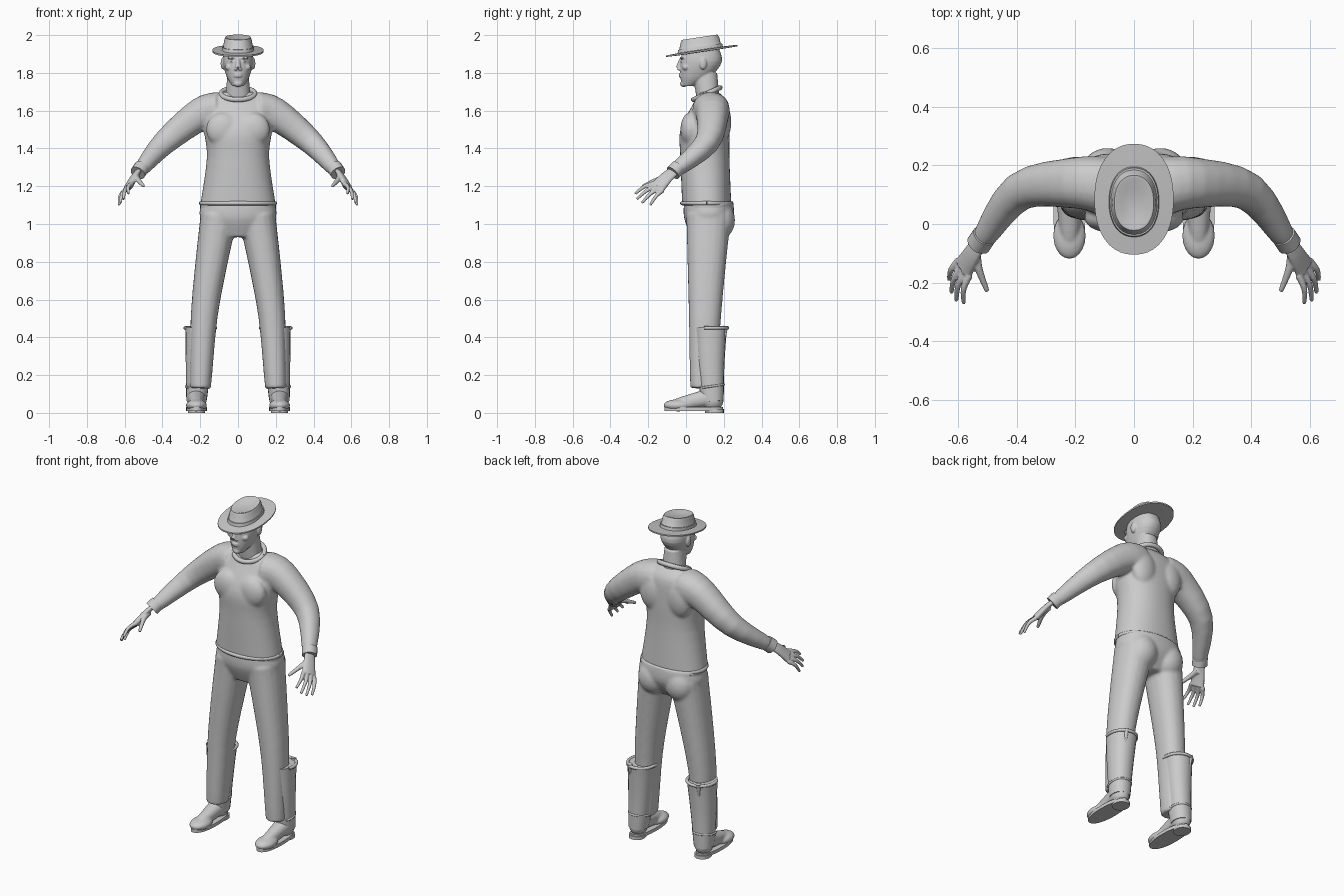
import bpy, bmesh, math
from mathutils import Vector, Matrix

if "Cube" in bpy.data.objects:
    bpy.data.objects.remove(bpy.data.objects["Cube"])

GREY = (.6, .6, .6, 1)
clay = bpy.data.materials.new("pale_grey")
clay.use_nodes = True
clay.diffuse_color = GREY
clay.node_tree.nodes["Principled BSDF"].inputs["Base Color"].default_value = GREY


def finish(name, bm, voxel=None, rounds=4):
    """Turn a bmesh into an object; voxel fuses overlapping volumes into one skin."""
    bmesh.ops.recalc_face_normals(bm, faces=bm.faces)
    mesh = bpy.data.meshes.new(name)
    bm.to_mesh(mesh)
    bm.free()
    mesh.materials.append(clay)
    obj = bpy.data.objects.new(name, mesh)
    bpy.context.collection.objects.link(obj)
    if voxel:
        fuse = obj.modifiers.new("fuse", "REMESH")
        fuse.mode = "VOXEL"
        fuse.voxel_size = voxel
        fuse.use_smooth_shade = True
        soften = obj.modifiers.new("soften", "SMOOTH")
        soften.iterations = rounds
    else:
        bpy.ops.object.select_all(action="DESELECT")
        obj.select_set(True)
        bpy.context.view_layer.objects.active = obj
        bpy.ops.object.shade_smooth_by_angle(angle=math.radians(40))


def mirror(bm):
    """Copy everything built so far to the other side."""
    geometry = bm.verts[:] + bm.edges[:] + bm.faces[:]
    copies = bmesh.ops.duplicate(bm, geom=geometry)["geom"]
    for item in copies:
        if isinstance(item, bmesh.types.BMVert):
            item.co.x *= -1


def spline(points, steps):
    """Catmull-Rom interpolation through the given rows."""
    points = [Vector(p) for p in points]
    last = len(points) - 1
    result = []
    for i in range(last):
        before, start = points[max(i - 1, 0)], points[i]
        end, after = points[i + 1], points[min(i + 2, last)]
        for step in range(steps):
            t = step / steps
            leave, arrive = (end - before) / 2, (after - start) / 2
            chord = end - start
            result.append(start + leave * t + (chord * 3 - leave * 2 - arrive) * t ** 2
                          + (leave + arrive - chord * 2) * t ** 3)
    return result + [points[last]]


def skin(bm, sections, sides, power=.9):
    """Join oval sections, each given as centre, width vector and depth vector."""
    rings = []
    for centre, wide, deep in sections:
        ring = []
        for k in range(sides):
            angle = math.tau * k / sides
            c, s = math.cos(angle), math.sin(angle)
            offset = wide * math.copysign(abs(c) ** power, c) + deep * math.copysign(abs(s) ** power, s)
            ring.append(bm.verts.new(centre + offset))
        rings.append(ring)
    for low, high in zip(rings, rings[1:]):
        for k in range(sides):
            after = (k + 1) % sides
            bm.faces.new((low[k], low[after], high[after], high[k]))
    bm.faces.new(rings[0])
    bm.faces.new(rings[-1])


def stack(bm, rows, x=0, steps=4):
    """Level ovals, each row giving y, z, width and depth."""
    sections = [(Vector((x, y, z)), Vector((w, 0, 0)), Vector((0, d, 0)))
                for y, z, w, d in spline(rows, steps)]
    skin(bm, sections, 40)


def tube(bm, points, first, last, side=(0, 1, 0), ratio=1, ease=1, steps=4, sides=20):
    """Tapered limb along a path; ratio is depth over width, width lies along side."""
    path = spline(points, steps)
    end = len(path) - 1
    sections = []
    for i, centre in enumerate(path):
        along = path[min(i + 1, end)] - path[max(i - 1, 0)]
        deep = along.cross(Vector(side)).normalized()
        wide = deep.cross(along).normalized()
        radius = first + (last - first) * (i / end) ** ease
        sections.append((centre, wide * radius, deep * radius * ratio))
    skin(bm, sections, sides)


def ball(bm, centre, radii):
    place = Matrix.Translation(centre) @ Matrix.Diagonal((*radii, 1))
    bmesh.ops.create_uvsphere(bm, u_segments=20, v_segments=12, radius=1, matrix=place)


def cord(bm, centre, width, depth, radius, tilt=0, start=0, end=1):
    """Rounded trim following an oval around the body."""
    points = []
    for k in range(41):
        angle = math.tau * (start + (end - start) * k / 40)
        across, back = width * math.cos(angle), depth * math.sin(angle)
        points.append(Vector(centre) + Vector((across, back, back * tilt)))
    tube(bm, points, radius, radius, side=(0, 0, 1), steps=1, sides=10)


# Sweater: sleeves, chest, shoulder blades and torso fused
bm = bmesh.new()
tube(bm, [(.1, .13, 1.6), (.2, .14, 1.58), (.39, .11, 1.43), (.52, -.06, 1.28)], .1, .035, ease=1.5)
ball(bm, (.08, .02, 1.5), (.09, .05, .09))
ball(bm, (.09, .19, 1.54), (.08, .05, .11))
mirror(bm)
stack(bm, [(.11, 1.1, .2, .13), (.1, 1.35, .165, .13), (.1, 1.5, .18, .13),
           (.13, 1.64, .17, .09), (.12, 1.7, .08, .05)])
finish("sweater", bm, .008, 10)

# Sweater trim and belt
bm = bmesh.new()
cord(bm, (0, .11, 1.69), .09, .07, .013, tilt=.45)
finish("sweater_collar", bm)
bm = bmesh.new()
cord(bm, (0, .11, 1.11), .195, .13, .011)
finish("sweater_hem", bm)
bm = bmesh.new()
stack(bm, [(.12, 1.07, .2, .13), (.12, 1.1, .2, .13)], steps=1)
finish("belt", bm)

# Trousers: legs, seat and hips fused
bm = bmesh.new()
tube(bm, [(.1, .12, 1.04), (.14, .11, .8), (.18, .1, .5), (.2, .09, .13)], .1, .056, side=(1, 0, 0), ratio=1.2)
ball(bm, (.09, .18, 1.02), (.09, .08, .1))
mirror(bm)
stack(bm, [(.12, 1.12, .19, .13), (.12, 1.03, .2, .13), (.11, .93, .1, .08)])
finish("trousers", bm, .008, 8)

# Boot shafts with rolled rims, ankle creases and pull straps
bm = bmesh.new()
tube(bm, [(.2, .13, .45), (.21, .13, .25), (.22, .14, .06)], .08, .053, side=(1, 0, 0), ratio=1.1)
mirror(bm)
finish("boot_shafts", bm)
bm = bmesh.new()
cord(bm, (.2, .13, .45), .08, .09, .009, start=-.06, end=.56)
cord(bm, (.215, .13, .14), .06, .07, .006, tilt=.15, start=-.1, end=.6)
mirror(bm)
finish("boot_rims_and_creases", bm)
bm = bmesh.new()
tube(bm, [(.23, .21, .46), (.23, .2, .37)], .014, .004, side=(1, 0, 0))
mirror(bm)
finish("boot_straps", bm)

# Feet with soles and heels
bm = bmesh.new()
ball(bm, (.22, .14, .07), (.05, .06, .06))
ball(bm, (.22, -.04, .04), (.056, .08, .032))
tube(bm, [(.22, .12, .08), (.22, -.05, .045)], .05, .03, side=(1, 0, 0))
mirror(bm)
finish("feet", bm, .006)
bm = bmesh.new()
stack(bm, [(.04, .01, .055, .155), (.04, .03, .055, .155)], x=.22, steps=1)
mirror(bm)
finish("soles", bm)
bm = bmesh.new()
stack(bm, [(.15, 0, .045, .05), (.15, .02, .045, .05)], x=.22, steps=1)
mirror(bm)
finish("heels", bm)

# Sleeve cuffs
bm = bmesh.new()
tube(bm, [(.51, -.04, 1.3), (.53, -.07, 1.27)], .041, .041)
mirror(bm)
finish("cuffs", bm)

# Hands: palm, thumb and a fan of four fingers fused
bm = bmesh.new()
across = Vector((.5, .7, -.5))
knuckles = Vector((.58, -.15, 1.195))
tube(bm, [(.52, -.05, 1.29), (.55, -.1, 1.25), knuckles], .028, .044, side=across, ratio=.45)
tube(bm, [(.54, -.09, 1.25), (.53, -.15, 1.235), (.5, -.23, 1.2)], .019, .008, side=(0, 0, 1))
first_tip, last_tip = Vector((.58, -.27, 1.16)), Vector((.63, -.19, 1.1))
for i in range(4):
    root = knuckles + across * (.024 * i - .036)
    tip = first_tip.lerp(last_tip, i / 3) + Vector((.01, -.02, -.01)) * math.sin(math.pi * i / 3)
    bend = root.lerp(tip, .5) + Vector((.01, 0, .01))
    tube(bm, [root, bend, tip], .013, .007)
mirror(bm)
finish("hands", bm, .004)

# Head: ears, brows, eyes, cheeks, nostrils, skull, neck, nose, lips and chin fused
bm = bmesh.new()
ball(bm, (.08, .09, 1.85), (.012, .02, .032))
ball(bm, (.03, -.017, 1.88), (.027, .016, .008))
ball(bm, (.03, -.018, 1.86), (.012, .012, .006))
ball(bm, (.045, 0, 1.83), (.024, .02, .018))
ball(bm, (.012, -.035, 1.82), (.009, .012, .008))
mirror(bm)
stack(bm, [(.01, 1.73, .03, .03), (.05, 1.78, .06, .08), (.08, 1.86, .08, .11), (.08, 1.94, .07, .09)])
stack(bm, [(.12, 1.64, .07, .06), (.1, 1.8, .055, .065)])
tube(bm, [(0, -.025, 1.875), (0, -.04, 1.825)], .009, .015, side=(1, 0, 0))
for z in (1.792, 1.782):
    ball(bm, (0, -.026, z), (.024, .013, .006))
ball(bm, (0, -.012, 1.742), (.024, .02, .017))
finish("head", bm, .004)

# Hat: brim and dented crown from width and height pairs, with a band, tipped forward
hat_profile = [(.08, 1.91), (.135, 1.912), (.135, 1.92), (.085, 1.923), (.08, 1.93),
               (.073, 1.975), (.067, 1.99), (.06, 1.99), (.04, 1.98)]
band_profile = [(.086, 1.92), (.083, 1.94)]
for name, profile in (("hat", hat_profile), ("hat_band", band_profile)):
    bm = bmesh.new()
    stack(bm, [(.06 + .18 * w, z, w, w * 1.4) for w, z in profile], steps=1)
    for v in bm.verts:
        v.co.z += .15 * (v.co.y - .08)
    finish(name, bm)
